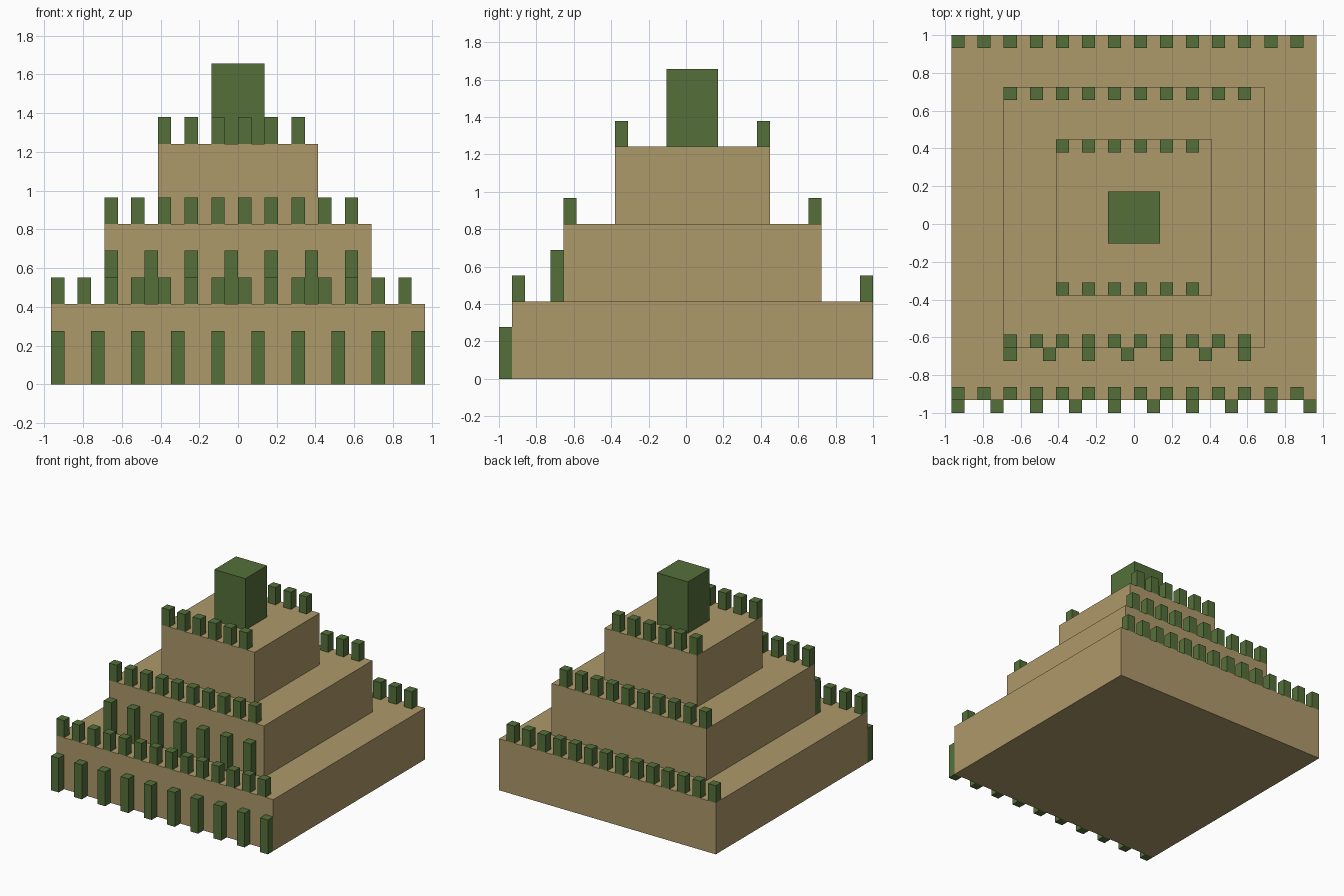
import bpy
import bmesh
from mathutils import Vector

if "Cube" in bpy.data.objects:
    bpy.data.objects.remove(bpy.data.objects["Cube"])

U = 2 / 29        # one block; the model is 29 blocks deep
Y0 = -1 + U       # front wall of the lowest tier


def material(name, rgb):
    m = bpy.data.materials.new(name)
    m.diffuse_color = (*rgb, 1)
    m.use_nodes = True
    m.node_tree.nodes["Principled BSDF"].inputs["Base Color"].default_value = m.diffuse_color
    return m


stone = material("tan stone", (0.423, 0.319, 0.144))
moss = material("moss green", (0.089, 0.162, 0.042))


def blocks(name, boxes, mat):
    """One object from boxes given as (x, y, z, dx, dy, dz) in blocks;
    y is counted from the front wall of the lowest tier."""
    bm = bmesh.new()
    for x, y, z, dx, dy, dz in boxes:
        size = Vector((dx, dy, dz)) * U
        centre = Vector((x * U, Y0 + y * U, z * U)) + size / 2
        for v in bmesh.ops.create_cube(bm, size=1)["verts"]:
            v.co = centre + v.co * size
    mesh = bpy.data.meshes.new(name)
    bm.to_mesh(mesh)
    bm.free()
    mesh.materials.append(mat)
    obj = bpy.data.objects.new(name, mesh)
    bpy.context.collection.objects.link(obj)


for i, label in enumerate(("lower", "middle", "upper")):
    w = 28 - 8 * i            # tier width and depth
    x, y, z = -w // 2, 4 * i, 6 * i
    # Square stone tier
    blocks(label + "_tier", [(x, y, z, w, w, 6)], stone)
    # Merlons along the front and back edges
    for side, my in (("front", y), ("back", y + w - 1)):
        blocks(f"{label}_{side}_merlons",
               [(mx, my, z + 6, 1, 1, 2) for mx in range(x, -x, 2)], moss)
    # Pilasters on the front of the two larger tiers
    if i < 2:
        blocks(label + "_pilasters",
               [(px, y - 1, z, 1, 1, 4) for px in range(x, -x, 3)], moss)

# Shrine on the summit
blocks("summit_shrine", [(-2, 12, 18, 4, 4, 6)], moss)
